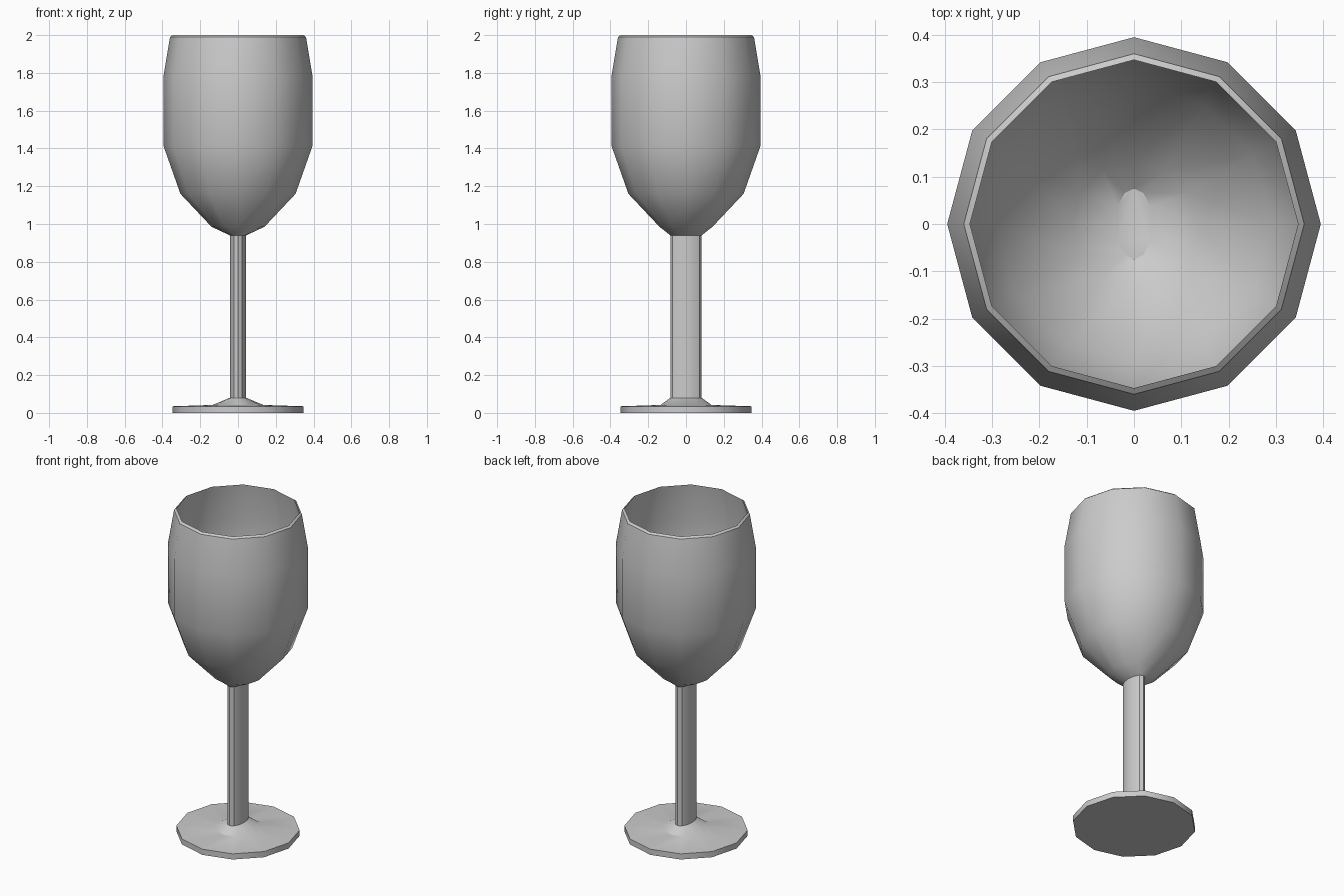
import bpy, bmesh, math

SIDES = 12

old = bpy.data.objects.get("Cube")
if old:
    bpy.data.objects.remove(old)

# One plain grey for the whole glass
grey = bpy.data.materials.new("plain_grey")
grey.use_nodes = True
grey.diffuse_color = (0.6, 0.6, 0.6, 1)
grey.node_tree.nodes["Principled BSDF"].inputs["Base Color"].default_value = (0.6, 0.6, 0.6, 1)


def lathe(name, rings, cap_start=False, cap_end=False):
    """Skin a stack of twelve-sided rings given as (x radius, y radius, z)."""
    bm = bmesh.new()
    loops = []
    for rx, ry, z in rings:
        angles = [math.tau * i / SIDES for i in range(SIDES)]
        loops.append([bm.verts.new((rx * math.cos(a), ry * math.sin(a), z)) for a in angles])
    for low, high in zip(loops, loops[1:]):
        for i in range(SIDES):
            j = (i + 1) % SIDES
            bm.faces.new((low[i], low[j], high[j], high[i]))
    if cap_start:
        bm.faces.new(loops[0][::-1])
    if cap_end:
        bm.faces.new(loops[-1])
    mesh = bpy.data.meshes.new(name)
    bm.to_mesh(mesh)
    bm.free()
    obj = bpy.data.objects.new(name, mesh)
    bpy.context.collection.objects.link(obj)
    mesh.materials.append(grey)
    bpy.ops.object.select_all(action='DESELECT')
    obj.select_set(True)
    bpy.context.view_layer.objects.active = obj
    bpy.ops.object.shade_smooth_by_angle(angle=math.radians(30))
    return obj


def round_rings(profile):
    return [(r, r, z) for r, z in profile]


# Flattened stem section, shared by the neighbouring parts
STEM = (0.043, 0.083)
STEM_LOW, STEM_HIGH = 0.08, 0.94

# Foot: flat disc rising gently to the stem
lathe("foot", round_rings([(0.347, 0), (0.347, 0.035), (0.135, 0.042)])
      + [(*STEM, STEM_LOW)], cap_start=True)

# Stem: straight and oval
lathe("stem", [(*STEM, STEM_LOW), (*STEM, STEM_HIGH)])

# Bowl: outer wall, bevelled rim, then inner wall down to the floor
outer = [(0.14, 0.985), (0.305, 1.16), (0.395, 1.415), (0.395, 1.78), (0.36, 1.99)]
inner = [(0.347, 2.0), (0.381, 1.78), (0.381, 1.42), (0.293, 1.17), (0.132, 1.0)]
lathe("bowl", [(*STEM, STEM_HIGH)] + round_rings(outer + inner)
      + [(0.04, 0.075, 0.957)], cap_end=True)
